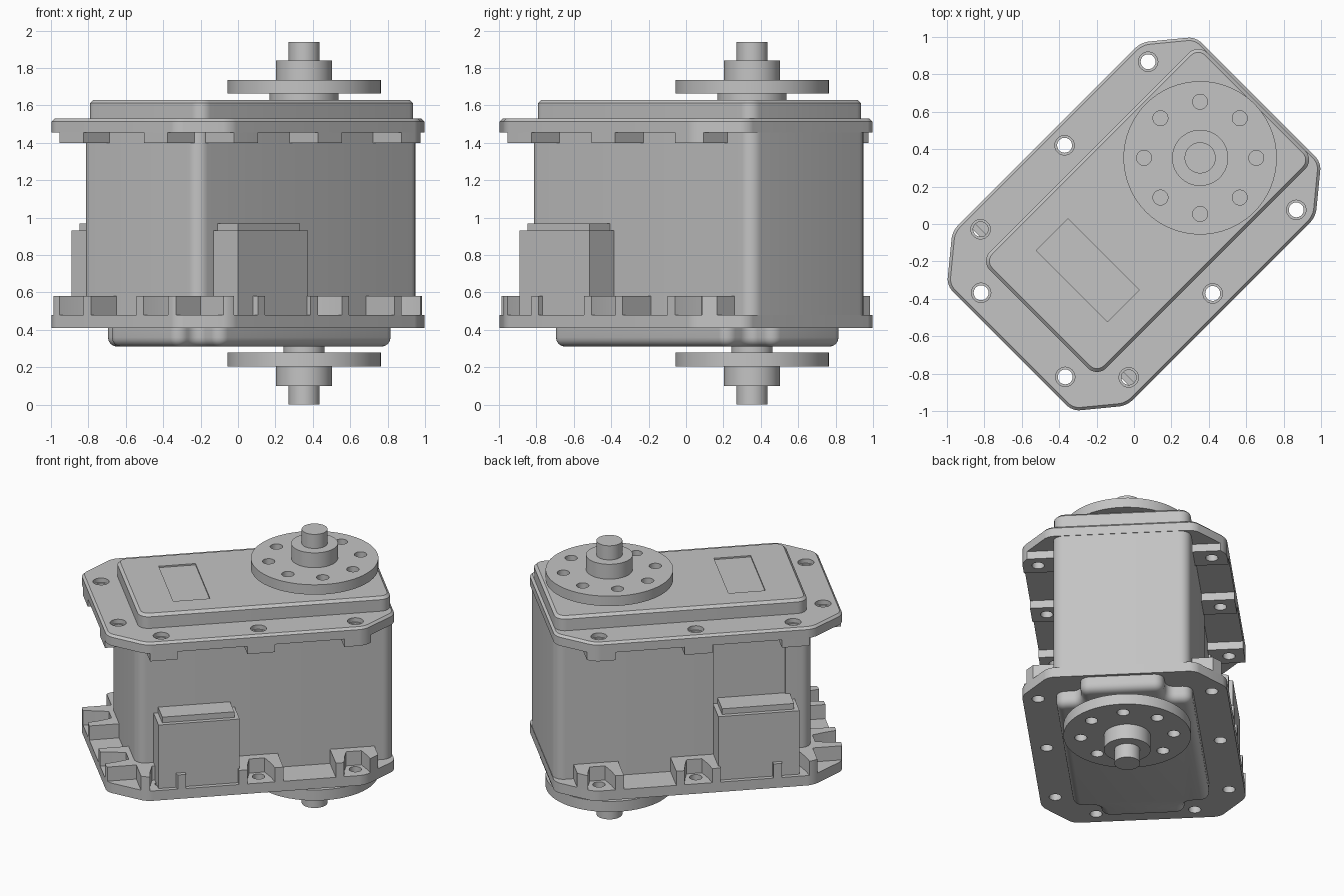
import bpy, bmesh, math
from mathutils import Matrix

if "Cube" in bpy.data.objects:
    bpy.data.objects.remove(bpy.data.objects["Cube"])

grey = bpy.data.materials.new("plain grey")
grey.use_nodes = True
grey.diffuse_color = (0.55, 0.55, 0.55, 1)
grey.node_tree.nodes["Principled BSDF"].inputs["Base Color"].default_value = (0.55, 0.55, 0.55, 1)

# The servo is laid out along its own length, then turned as a whole
TURN = Matrix.Rotation(math.radians(45), 4, 'Z')
SHAFT = 0.5
parts = []


def obj(name, bm):
    bmesh.ops.recalc_face_normals(bm, faces=bm.faces)
    me = bpy.data.meshes.new(name)
    bm.to_mesh(me)
    bm.free()
    me.materials.append(grey)
    ob = bpy.data.objects.new(name, me)
    bpy.context.collection.objects.link(ob)
    return ob


def prism(bm, pts, z0, z1, radius=0, rim=None, width=0, steps=1):
    """Extrude an outline, round its upright edges, bevel one rim."""
    face = bm.faces.new([bm.verts.new((x, y, z0)) for x, y in pts])
    up = bmesh.ops.extrude_face_region(bm, geom=[face])["geom"]
    for v in up:
        if isinstance(v, bmesh.types.BMVert):
            v.co.z = z1
    if radius:
        sides = [e for e in bm.edges if abs(e.verts[0].co.z - e.verts[1].co.z) > 0.001]
        bmesh.ops.bevel(bm, geom=sides, offset=radius, segments=6, profile=0.5, affect='EDGES')
    if rim is not None:
        ring = [e for e in bm.edges if all(abs(v.co.z - rim) < 0.001 for v in e.verts)]
        bmesh.ops.bevel(bm, geom=ring, offset=width, segments=steps, profile=0.5, affect='EDGES')


def cyl(bm, x, y, r, z0, z1, n=32):
    bmesh.ops.create_cone(bm, cap_ends=True, segments=n, radius1=r, radius2=r, depth=z1 - z0,
                          matrix=Matrix.Translation((x, y, (z0 + z1) / 2)))


def rect(x0, x1, y0, y1):
    return [(x0, y0), (x1, y0), (x1, y1), (x0, y1)]


def carve(ob, cutter_bm, op='DIFFERENCE'):
    """Bake a boolean into the part and drop the cutter."""
    cutter = obj("cutter", cutter_bm)
    mod = ob.modifiers.new("cut", 'BOOLEAN')
    mod.operation, mod.solver, mod.object = op, 'EXACT', cutter
    mod.use_self = True
    dg = bpy.context.evaluated_depsgraph_get()
    ob.data, old = bpy.data.meshes.new_from_object(ob.evaluated_get(dg)), ob.data
    ob.modifiers.clear()
    bpy.data.meshes.remove(old)
    bpy.data.objects.remove(cutter)


def part(name, *args, **kw):
    bm = bmesh.new()
    prism(bm, *args, **kw)
    ob = obj(name, bm)
    parts.append(ob)
    return ob


# Shared outlines and screw positions: x, y, outward direction
flange = [(s * x, t * y) for s, t, pair in
          ((1, 1, ((.94, .474), (.714, .66))), (-1, 1, ((.714, .66), (.94, .474))),
           (-1, -1, ((.94, .474), (.714, .66))), (1, -1, ((.714, .66), (.94, .474))))
          for x, y in pair]
screws = [(u, s * 0.56, s * math.pi / 2) for s in (1, -1) for u in (-.6, .035, .667)]
screws += [(-.838, s * 0.318, math.pi) for s in (1, -1)]


def screw_holes(z0, z1, r=0.04):
    bm = bmesh.new()
    for x, y, _ in screws:
        cyl(bm, x, y, r, z0, z1, 24)
    return bm


def screw_blocks(name, outline, z0, z1):
    """Repeat a block at each screw and trim it to the flange outline."""
    bm = bmesh.new()
    for x, y, a in screws:
        c, s = math.cos(a), math.sin(a)
        one = [(x + o * c - w * s, y + o * s + w * c) for o, w in outline]
        prism(bm, one, z0, z1)
    ob = obj(name, bm)
    parts.append(ob)
    trim = bmesh.new()
    prism(trim, flange, z0 - .1, z1 + .1, .04)
    carve(ob, trim, 'INTERSECT')
    return ob


# Main case with a shallow panel on one side
case = part("case", rect(-.745, .937, -.445, .445), .42, 1.5, radius=.07)
panel = bmesh.new()
prism(panel, rect(-.57, -.1, .43, .5), .5, 1.46)
carve(case, panel)

# Upper flange with countersunk holes and hanging screw blocks
upper = part("upper_flange", flange, 1.455, 1.53, radius=.04, rim=1.53, width=.015)
carve(upper, screw_holes(1.3, 1.6))
carve(upper, screw_holes(1.5, 1.6, .052))
blocks = screw_blocks("upper_screw_blocks", [(-.13, -.09), (.2, -.09), (.2, .09), (-.13, .09)], 1.40, 1.456)
carve(blocks, screw_holes(1.3, 1.6))

# Lower flange with open pockets round the screws
lower = part("lower_flange", flange, .41, .48, radius=.04)
carve(lower, screw_holes(.3, .6))
pocket = [(-.13, -.145), (.2, -.145), (.2, -.11), (.02, -.075), (-.06, -.05)]
pocket += [(o, -w) for o, w in reversed(pocket)]
screw_blocks("lower_screw_pockets", pocket, .478, .58)

# Top cover with a shallow label recess
cover = part("top_cover", rect(-.72, .925, -.44, .44), 1.5, 1.63, radius=.07, rim=1.63, width=.018)
label = bmesh.new()
prism(label, rect(-.47, -.23, -.27, .27), 1.62, 1.7)
carve(cover, label)

# Bottom cover, narrowed at both ends to clear the screws
half = [(.92, .27), (.75, .27), (.75, .44), (-.58, .44), (-.58, .27), (-.72, .27)]
part("bottom_cover", half + [(x, -y) for x, y in reversed(half)], .31, .43,
     radius=.062, rim=.31, width=.05, steps=4)

# Cable connectors on both sides
for side, s in (("right", -1), ("left", 1)):
    lo, hi, top = sorted((s * .4, s * .63)), (-.63, -.1), sorted((s * .4, s * .6))
    part(side + "_connector", rect(*hi, *lo), .45, .93)
    part(side + "_connector_lip", rect(-.6, -.13, *top), .92, .97)


# Output horns with hubs and shafts, above and below
def horn(name, boss_r, boss, disc, hub, tip):
    def turned(label, r, z):
        bm = bmesh.new()
        cyl(bm, SHAFT, 0, r, *sorted(z), 64)
        ob = obj(name + label, bm)
        parts.append(ob)
        return ob
    turned("_boss", boss_r, (boss, disc[0]))
    plate = turned("_horn", .41, disc)
    holes = bmesh.new()
    for i in range(8):
        a = math.pi / 4 * i
        cyl(holes, SHAFT + .3 * math.cos(a), .3 * math.sin(a), .04, min(disc) - .02, max(disc) + .02, 24)
    carve(plate, holes)
    turned("_hub", .15, (disc[1], hub))
    turned("_shaft", .083, (hub, tip))


horn("top", .185, 1.62, (1.665, 1.735), 1.84, 1.94)
horn("bottom", .11, .32, (.28, .205), .1, 0)

# Turn everything and smooth the curved faces
for ob in bpy.context.selected_objects:
    ob.select_set(False)
for ob in parts:
    ob.data.transform(TURN)
    # horn holes lie on the world axes, which the turn by an eighth preserves
    ob.select_set(True)
bpy.context.view_layer.objects.active = parts[0]
bpy.ops.object.shade_smooth_by_angle(angle=math.radians(30))
